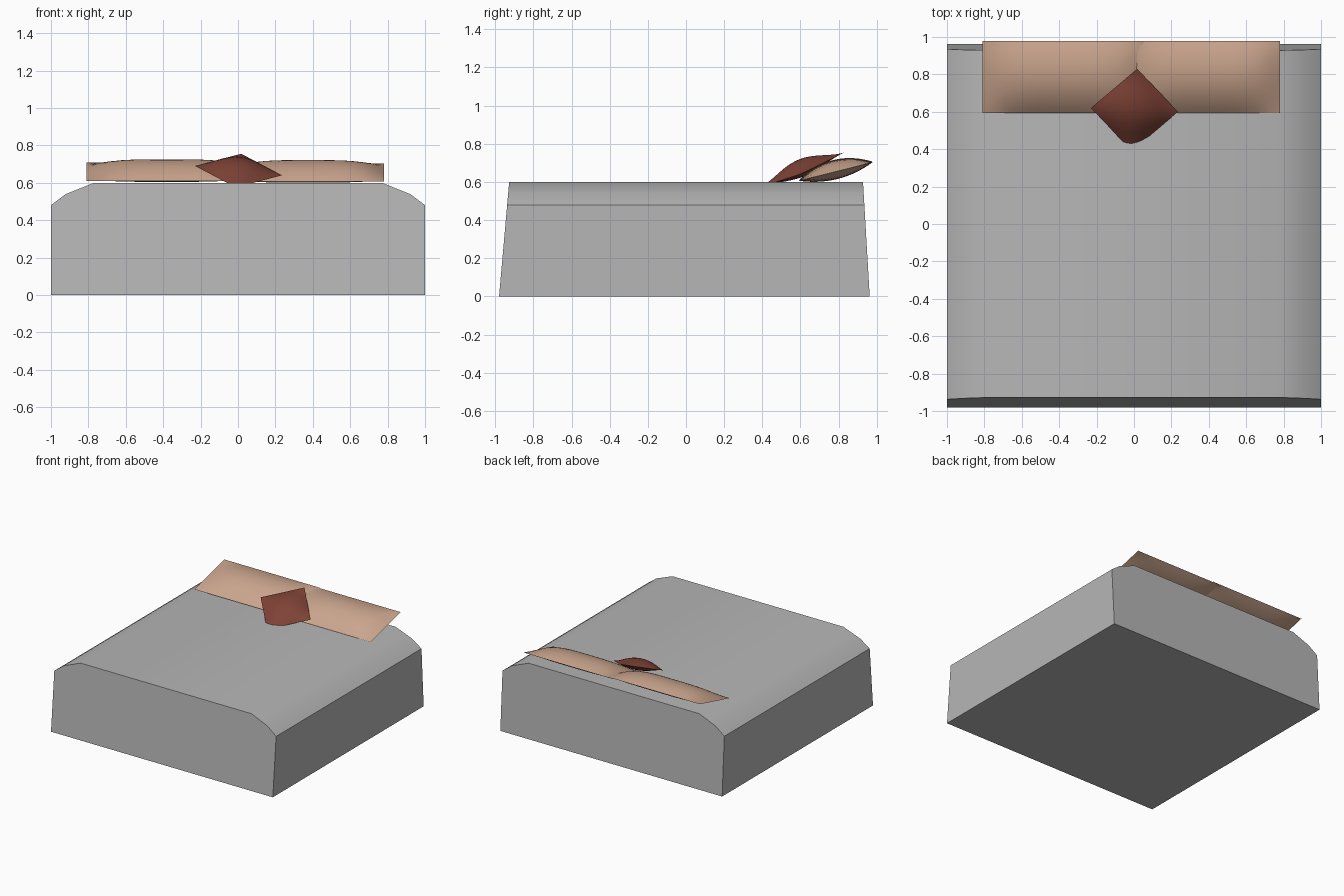
import bpy
import bmesh
import math
from mathutils import Vector

cube = bpy.data.objects.get("Cube")
if cube:
    bpy.data.objects.remove(cube, do_unlink=True)


def make_material(name, rgb):
    mat = bpy.data.materials.new(name)
    mat.use_nodes = True
    mat.diffuse_color = (*rgb, 1)
    mat.node_tree.nodes["Principled BSDF"].inputs["Base Color"].default_value = (*rgb, 1)
    return mat


def finish(name, bm, mat, angle):
    """Turn a bmesh into a smooth-shaded object with one material."""
    bmesh.ops.recalc_face_normals(bm, faces=bm.faces)
    mesh = bpy.data.meshes.new(name)
    bm.to_mesh(mesh)
    bm.free()
    mesh.materials.append(mat)
    obj = bpy.data.objects.new(name, mesh)
    bpy.context.collection.objects.link(obj)
    bpy.ops.object.select_all(action="DESELECT")
    obj.select_set(True)
    bpy.context.view_layer.objects.active = obj
    bpy.ops.object.shade_smooth_by_angle(angle=math.radians(angle))
    return obj


def make_pillow(name, corner, side_u, side_v, up, down, mat, power_u=4, power_v=2, n=14):
    """Pillow on a parallelogram, pinched to a thin seam along all four edges."""
    corner, side_u, side_v = Vector(corner), Vector(side_u), Vector(side_v)
    normal = side_u.cross(side_v).normalized()
    bm = bmesh.new()
    for height in (up, -down):
        rows = []
        for i in range(n + 1):
            row = []
            for j in range(n + 1):
                u, v = i / n, j / n
                puff = (1 - abs(2 * u - 1) ** power_u) * (1 - abs(2 * v - 1) ** power_v)
                row.append(bm.verts.new(corner + side_u * u + side_v * v + normal * height * puff))
            rows.append(row)
        for i in range(n):
            for j in range(n):
                bm.faces.new((rows[i][j], rows[i + 1][j], rows[i + 1][j + 1], rows[i][j + 1]))
    bmesh.ops.remove_doubles(bm, verts=bm.verts, dist=0.0005)
    return finish(name, bm, mat, 50)


grey = make_material("bed grey", (0.47, 0.47, 0.47))
tan = make_material("pillow tan", (0.60, 0.38, 0.27))
red = make_material("cushion dark red", (0.21, 0.055, 0.037))

# Mattress: rounded-shoulder profile, ends leaning inwards towards the top
HEIGHT = 0.6
half = [(1, 0), (1, 0.48), (0.92, 0.54), (0.77, HEIGHT)]
profile = half + [(-x, z) for x, z in reversed(half)]
bm = bmesh.new()
front = [bm.verts.new((x, -0.98 + 0.053 * z / HEIGHT, z)) for x, z in profile]
back = [bm.verts.new((x, 0.963 - 0.035 * z / HEIGHT, z)) for x, z in profile]
bm.faces.new(front)
bm.faces.new(back)
for i in range(len(profile)):
    k = (i + 1) % len(profile)
    bm.faces.new((front[i], front[k], back[k], back[i]))
finish("mattress", bm, grey, 42)

# Two long pillows, tilted up towards the back and overlapping in the middle
for name, x0, x1, lift in (("right_pillow", -0.81, 0.05, 0.004), ("left_pillow", -0.03, 0.78, 0)):
    make_pillow(name, (x0, 0.593, 0.606 + lift), (x1 - x0, 0, 0), (0, 0.385, 0.097),
                0.058, 0.04, tan)

# Square cushion turned on its corner, its front corner sunk into the mattress
make_pillow("square_cushion", (-0.012, 0.39, 0.575), (0.247, 0.21, 0.065), (-0.218, 0.23, 0.115),
            0.055, 0.035, red, power_u=2, power_v=2)
